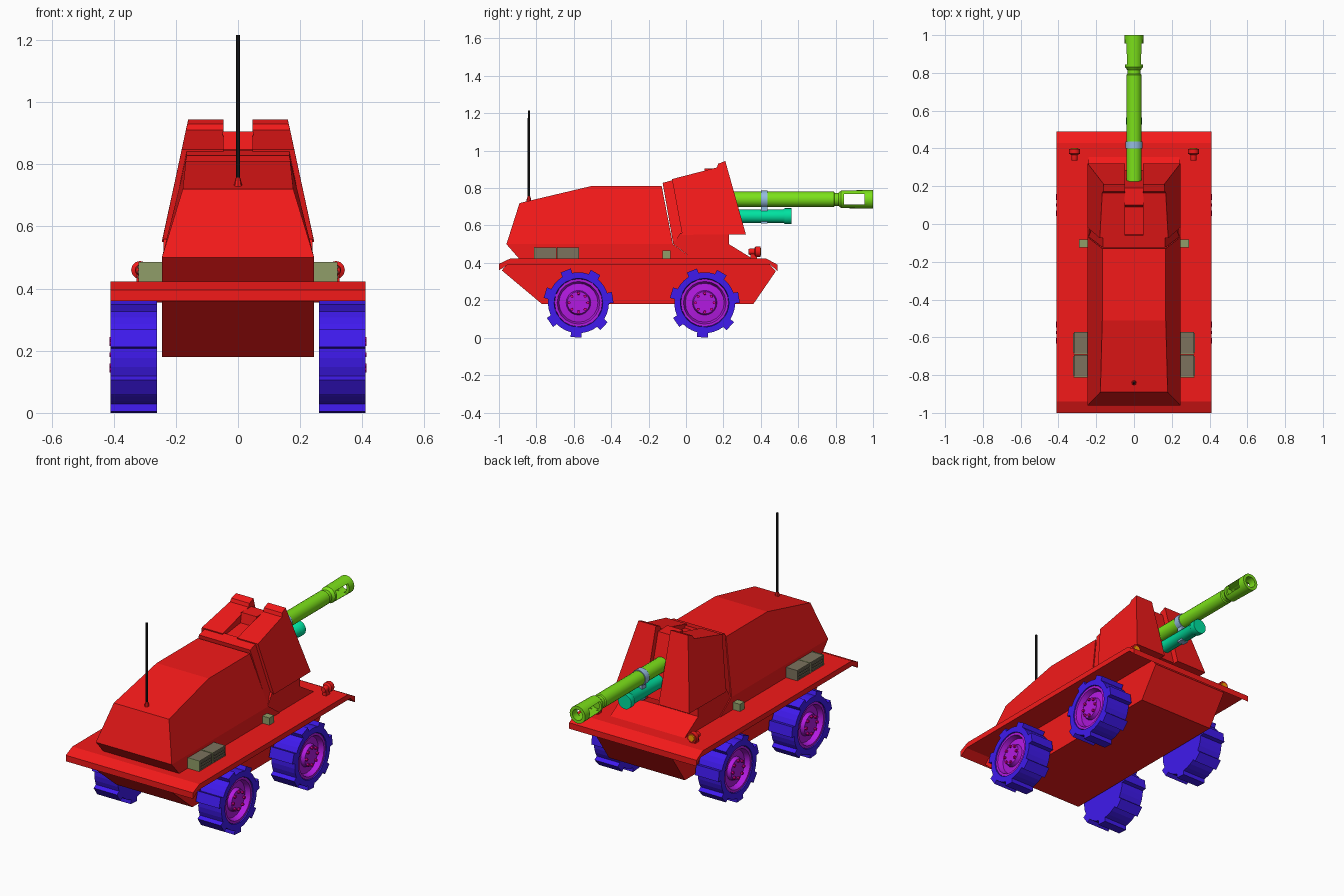
import bpy, bmesh
from math import sin, cos, pi, radians
from mathutils import Vector

if "Cube" in bpy.data.objects:
    bpy.data.objects.remove(bpy.data.objects["Cube"])


def mat(name, r, g, b):
    m = bpy.data.materials.new(name)
    m.diffuse_color = (r, g, b, 1)
    m.use_nodes = True
    m.node_tree.nodes["Principled BSDF"].inputs["Base Color"].default_value = m.diffuse_color
    return m


RED = mat("red_paint", 0.9, 0.01, 0.01)
BLUE = mat("tyre_blue", 0.05, 0.01, 0.85)
PURPLE = mat("rim_purple", 0.45, 0.01, 0.75)
PINK = mat("stud_pink", 0.8, 0.0, 0.3)
GREEN = mat("barrel_green", 0.2, 0.75, 0.01)
TEAL = mat("cylinder_teal", 0.0, 0.75, 0.35)
STEEL = mat("clamp_blue", 0.3, 0.5, 0.75)
OLIVE = mat("crate_olive", 0.28, 0.34, 0.14)
BROWN = mat("crate_brown", 0.2, 0.17, 0.11)
BLACK = mat("antenna_black", 0.01, 0.01, 0.01)
ORANGE = mat("lens_orange", 1.0, 0.35, 0.0)


def loft(name, loops, m, smooth=False):
    """Skin a row of equal-length vertex loops and cap both ends."""
    bm = bmesh.new()
    rows = [[bm.verts.new(p) for p in loop] for loop in loops]
    n = len(rows[0])
    for a, b in zip(rows, rows[1:]):
        for i in range(n):
            j = (i + 1) % n
            bm.faces.new((a[i], a[j], b[j], b[i]))
    bm.faces.new(rows[0])
    bm.faces.new(rows[-1])
    bmesh.ops.recalc_face_normals(bm, faces=bm.faces)
    me = bpy.data.meshes.new(name)
    bm.to_mesh(me)
    bm.free()
    me.materials.append(m)
    o = bpy.data.objects.new(name, me)
    bpy.context.collection.objects.link(o)
    if smooth:
        bpy.ops.object.select_all(action='DESELECT')
        o.select_set(True)
        bpy.context.view_layer.objects.active = o
        bpy.ops.object.shade_smooth_by_angle(angle=radians(35))
    return o


def prism(name, pts, m=RED, inner=None, s=1):
    """Side profile of (y, z, half width); from -x to +x, or from inner to outer on side s."""
    a = [(-w if inner is None else s * inner, y, z) for y, z, w in pts]
    return loft(name, [a, [(s * w, y, z) for y, z, w in pts]], m)


def flat(w, *yz):
    return [(y, z, w) for y, z in yz]


def box(name, x0, x1, y0, y1, z0, z1, m):
    return loft(name, [[(x, y0, z0), (x, y1, z0), (x, y1, z1), (x, y0, z1)] for x in (x0, x1)], m)


def lathe(name, prof, axis, c, m, n=16, smooth=True):
    """Profile of (position along axis, radius) spun round centre c."""
    c = Vector(c)
    loops = []
    for t, r in prof:
        ring = []
        for i in range(n):
            u, v = r * cos(2 * pi * i / n), r * sin(2 * pi * i / n)
            ring.append(c + Vector({'x': (t, u, v), 'y': (u, t, v), 'z': (u, v, t)}[axis]))
        loops.append(ring)
    return loft(name, loops, m, smooth)


# Hull tub and bent deck plate
prism("lower_hull", flat(0.245, (-0.985, 0.36), (-0.77, 0.18), (0.36, 0.18),
                         (0.48, 0.355), (0.44, 0.40), (-0.95, 0.40)))
prism("deck_plate", flat(0.41, (-1, 0.36), (-1, 0.395), (-0.94, 0.423), (0.43, 0.423), (0.49, 0.39),
                         (0.49, 0.355), (0.45, 0.392), (-0.95, 0.392)))

# Rear cabin on its undercut skirt
prism("cabin_skirt", flat(0.245, (-0.96, 0.5), (-0.89, 0.42), (0.04, 0.42), (-0.07, 0.5)))
prism("cabin", [(-0.96, 0.5, 0.245), (-0.89, 0.72, 0.178), (-0.51, 0.81, 0.168),
                (-0.13, 0.81, 0.168), (-0.07, 0.5, 0.245)])

# Gun housing: base, collar, slotted core and two cheeks
prism("housing_base", flat(0.24, (-0.068, 0.5), (0.04, 0.42), (0.36, 0.42), (0.23, 0.5),
                           (0.23, 0.56), (-0.03, 0.56)))
prism("housing_collar", [(-0.125, 0.828, 0.165), (-0.06, 0.845, 0.165), (0.02, 0.5, 0.238), (-0.068, 0.5, 0.24)])
prism("housing_core", flat(0.05, (-0.1, 0.825), (0.09, 0.848), (0.1, 0.905), (0.19, 0.905),
                           (0.285, 0.557), (0, 0.557)))
for s in (-1, 1):
    prism("housing_cheek", [(-0.075, 0.848, 0.181), (0.165, 0.91, 0.168), (0.172, 0.93, 0.163),
                            (0.21, 0.945, 0.16), (0.32, 0.553, 0.245), (-0.02, 0.55, 0.245)],
          inner=0.047, s=s)

# Gun barrel with hollow, side-slotted muzzle brake
barrel = lathe("gun_barrel", [(0.15, 0.041), (0.79, 0.041), (0.795, 0.035), (0.815, 0.035), (0.83, 0.047),
                              (1.0, 0.05), (1.0, 0.032), (0.82, 0.032)], 'y', (0, 0, 0.74), GREEN, 20)
cutter = box("muzzle_cutter", -0.1, 0.1, 0.845, 0.955, 0.711, 0.769, GREEN)
cutter.hide_render = True
cutter.display_type = 'WIRE'
cut = barrel.modifiers.new("slots", 'BOOLEAN')
cut.operation = 'DIFFERENCE'
cut.solver = 'EXACT'
cut.object = cutter

# Recoil cylinder and clamp
lathe("recoil_cylinder", [(0.2, 0.036), (0.52, 0.036), (0.53, 0.043), (0.565, 0.043)], 'y', (0, 0, 0.65), TEAL)
lathe("clamp_ring", [(0.4, 0.046), (0.437, 0.046)], 'y', (0, 0, 0.74), STEEL)
box("clamp_strut", -0.022, 0.022, 0.4, 0.437, 0.612, 0.72, STEEL)

# Antenna
lathe("antenna_base", [(0.72, 0.014), (0.74, 0.012), (0.757, 0.007)], 'z', (0, -0.84, 0), RED, 8)
lathe("antenna_rod", [(0.75, 0.007), (1.216, 0.006)], 'z', (0, -0.84, 0), BLACK, 8)

for s in (-1, 1):
    # Storage crates with slats
    for y0 in (-0.81, -0.688):
        box("storage_crate", s * 0.24, s * 0.318, y0, y0 + 0.117, 0.423, 0.483, BROWN)
        for k in range(3):
            z = 0.433 + k * 0.016
            box("crate_slat", s * 0.315, s * 0.323, y0 + 0.008, y0 + 0.109, z, z + 0.009, BROWN)
        box("crate_end", s * 0.24, s * 0.32, y0 - 0.003, y0 + 0.002, 0.423, 0.485, OLIVE)
    box("small_box", s * 0.24, s * 0.29, -0.125, -0.083, 0.42, 0.465, OLIVE)

    # Headlamps
    lathe("headlamp", [(0.335, 0.014), (0.342, 0.017), (0.365, 0.017), (0.372, 0.029), (0.398, 0.029)],
          'y', (s * 0.315, 0, 0.46), RED, 12)
    lathe("headlamp_lens", [(0.395, 0.023), (0.402, 0.018)], 'y', (s * 0.315, 0, 0.46), ORANGE, 12)
    box("headlamp_foot", s * 0.303, s * 0.327, 0.345, 0.38, 0.42, 0.45, RED)

    # Wheels: seven-lug tyre, dished rim, hub studs
    for wy in (-0.575, 0.1):
        polar = []
        for k in range(7):
            a = radians(-94) + k * 2 * pi / 7
            polar += [(a + radians(d), r) for d, r in
                      ((-10, 0.163), (-9, 0.1877), (9, 0.1877), (10, 0.163), (20.5, 0.163), (31, 0.163))]

        def ring(x, r=None):
            return [(s * x, wy + (r or q) * cos(a), 0.187 + (r or q) * sin(a)) for a, q in polar]

        loft("tyre", [ring(0.26), ring(0.41), ring(0.41, 0.13), ring(0.365, 0.125)], BLUE)
        lathe("wheel_rim", [(s * x, r) for x, r in ((0.35, 0.126), (0.405, 0.128), (0.405, 0.114), (0.375, 0.104),
                                                    (0.38, 0.066), (0.403, 0.06))],
              'x', (0, wy, 0.187), PURPLE, 20)
        for k in range(8):
            a = k * pi / 4
            lathe("hub_stud", [(s * 0.39, 0.009), (s * 0.414, 0.008)], 'x',
                  (0, wy + 0.05 * cos(a), 0.187 + 0.05 * sin(a)), PINK, 6, False)
